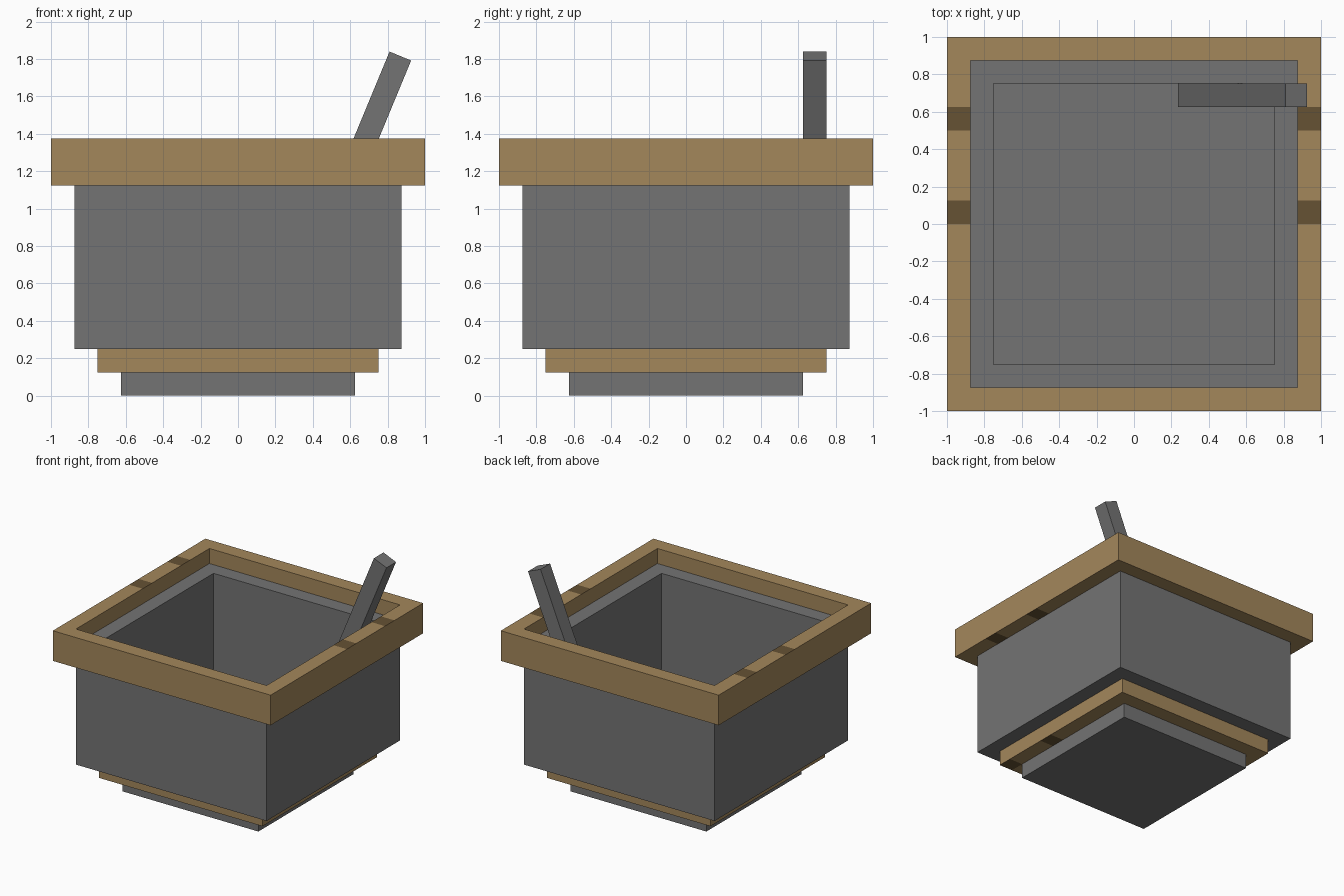
import bpy, bmesh, math
from mathutils import Matrix

if "Cube" in bpy.data.objects:
    bpy.data.objects.remove(bpy.data.objects["Cube"])


def material(name, rgb):
    m = bpy.data.materials.new(name)
    m.diffuse_color = (*rgb, 1)
    m.use_nodes = True
    m.node_tree.nodes["Principled BSDF"].inputs["Base Color"].default_value = m.diffuse_color
    return m


STONE = material("grey stone", (0.174, 0.174, 0.174))
WOOD = material("tan wood", (0.371, 0.242, 0.105))
DARK = material("dark wood grain", (0.133, 0.084, 0.034))


def finish(name, bm, mats):
    bmesh.ops.recalc_face_normals(bm, faces=bm.faces)
    me = bpy.data.meshes.new(name)
    bm.to_mesh(me)
    bm.free()
    for m in mats:
        me.materials.append(m)
    ob = bpy.data.objects.new(name, me)
    bpy.context.collection.objects.link(ob)
    return ob


def lathe_square(name, profile, mats, closed=False):
    """Sweep a (half width, z) profile around a square; cap the ends unless closed."""
    bm = bmesh.new()
    rings = [[bm.verts.new((sx * r, sy * r, z))
              for sx, sy in ((-1, -1), (1, -1), (1, 1), (-1, 1))] for r, z in profile]
    pairs = list(zip(rings, rings[1:]))
    if closed:
        pairs.append((rings[-1], rings[0]))
    else:
        bm.faces.new(rings[0])
        bm.faces.new(rings[-1])
    for a, b in pairs:
        for i in range(4):
            j = (i + 1) % 4
            bm.faces.new((a[i], a[j], b[j], b[i]))
    return finish(name, bm, mats)


def grain(ob, up, starts, inner):
    """Cut grain stripes 0.125 wide into the side borders of an up or down face."""
    bm = bmesh.new()
    bm.from_mesh(ob.data)
    bm.normal_update()
    cuts = [("y", v) for s in starts for v in (s, s + 0.125)] + [("x", -inner), ("x", inner)]
    for axis, v in cuts:
        co, no = ((0, v, 0), (0, 1, 0)) if axis == "y" else ((v, 0, 0), (1, 0, 0))
        faces = [f for f in bm.faces if f.normal.z * up > 0.9]
        geom = faces + list({e for f in faces for e in f.edges}) + list({w for f in faces for w in f.verts})
        bmesh.ops.bisect_plane(bm, geom=geom, dist=1e-5, plane_co=co, plane_no=no)
    for f in bm.faces:
        c = f.calc_center_median()
        if f.normal.z * up > 0.9 and abs(c.x) > inner and any(s < c.y < s + 0.125 for s in starts):
            f.material_index = 1
    bm.to_mesh(ob.data)
    bm.free()


# Foot and wooden band under the bowl
lathe_square("foot", [(0.625, 0), (0.625, 0.125)], [STONE])
band = lathe_square("lower_band", [(0.75, 0.125), (0.75, 0.25)], [WOOD, DARK])
grain(band, -1, (-0.75, -0.25), 0.625)

# Hollow bowl with thick walls and floor
lathe_square("bowl", [(0.875, 0.25), (0.875, 1.25), (0.75, 1.25), (0.75, 0.375)], [STONE])

# Wooden rim around the top of the bowl
rim = lathe_square("rim", [(1, 1.125), (1, 1.375), (0.875, 1.375), (0.875, 1.125)],
                   [WOOD, DARK], closed=True)
grain(rim, 1, (0, 0.5), 0.875)
grain(rim, -1, (-0.125, -0.625), 0.875)

# Leaning pestle
bm = bmesh.new()
bmesh.ops.create_cube(bm, size=1, matrix=Matrix.Diagonal((0.125, 0.125, 1.5, 1)))
pestle = finish("pestle", bm, [STONE])
pestle.location = (0.581, 0.6875, 1.123)
pestle.rotation_euler.y = math.radians(22.5)
